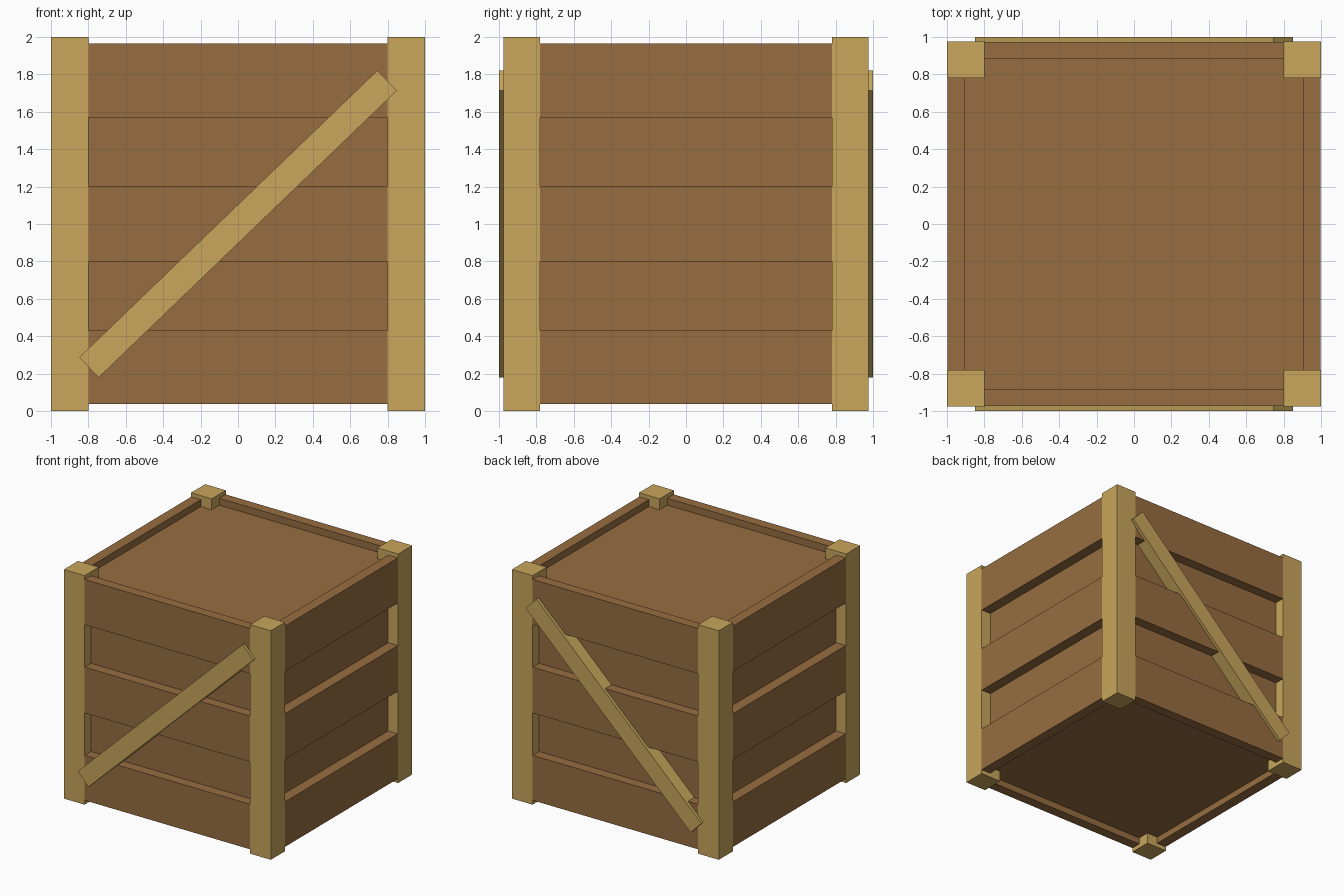
import bpy
import math

old = bpy.data.objects.get("Cube")
if old:
    bpy.data.objects.remove(old, do_unlink=True)


def make_material(name, color):
    mat = bpy.data.materials.new(name)
    mat.use_nodes = True
    mat.diffuse_color = color
    mat.node_tree.nodes["Principled BSDF"].inputs["Base Color"].default_value = color
    return mat


brown = make_material("brown wood", (0.305, 0.153, 0.051, 1))
tan = make_material("tan wood", (0.577, 0.381, 0.107, 1))


def box(name, low, high, mat, tilt=0.0):
    """Box between two corners, optionally tilted about the y axis."""
    center = [(a + b) / 2 for a, b in zip(low, high)]
    bpy.ops.mesh.primitive_cube_add(size=1, location=center)
    obj = bpy.context.object
    obj.name = name
    obj.scale = [b - a for a, b in zip(low, high)]
    bpy.ops.object.transform_apply(location=False, rotation=False, scale=True)
    obj.rotation_euler.y = tilt
    obj.data.materials.append(mat)
    return obj


# Recessed inner box
CORE_X, CORE_Y = 0.905, 0.885
box("inner_box", (-CORE_X, -CORE_Y, 0.095), (CORE_X, CORE_Y, 1.905), brown)

# Corner posts
for sx, side in ((-1, "right"), (1, "left")):
    for sy, end in ((-1, "front"), (1, "back")):
        xs = sorted((sx * 0.8, sx * 1.0))
        ys = sorted((sy * 0.78, sy * 0.975))
        box(f"{end}_{side}_post", (xs[0], ys[0], 0), (xs[1], ys[1], 2), tan)

# Three planks on each wall, set a hair behind the post faces
for level, (z0, z1) in {"lower": (0.037, 0.43), "middle": (0.8, 1.2),
                        "upper": (1.57, 1.965)}.items():
    for s, end, side in ((-1, "front", "right"), (1, "back", "left")):
        ys = sorted((s * CORE_Y, s * 0.973))
        box(f"{end}_{level}_plank", (-0.9, ys[0], z0), (0.9, ys[1], z1), brown)
        xs = sorted((s * CORE_X, s * 0.998))
        box(f"{side}_{level}_plank", (xs[0], -0.88, z0), (xs[1], 0.88, z1), brown)

# Diagonal braces on front and back
LENGTH, WIDTH = 2.212, 0.15
for s, end in ((-1, "front"), (1, "back")):
    ys = sorted((s * 0.87, s * 1.0))
    box(f"{end}_diagonal_brace", (-LENGTH / 2, ys[0], 1 - WIDTH / 2),
        (LENGTH / 2, ys[1], 1 + WIDTH / 2), tan, tilt=-math.radians(43.9))
